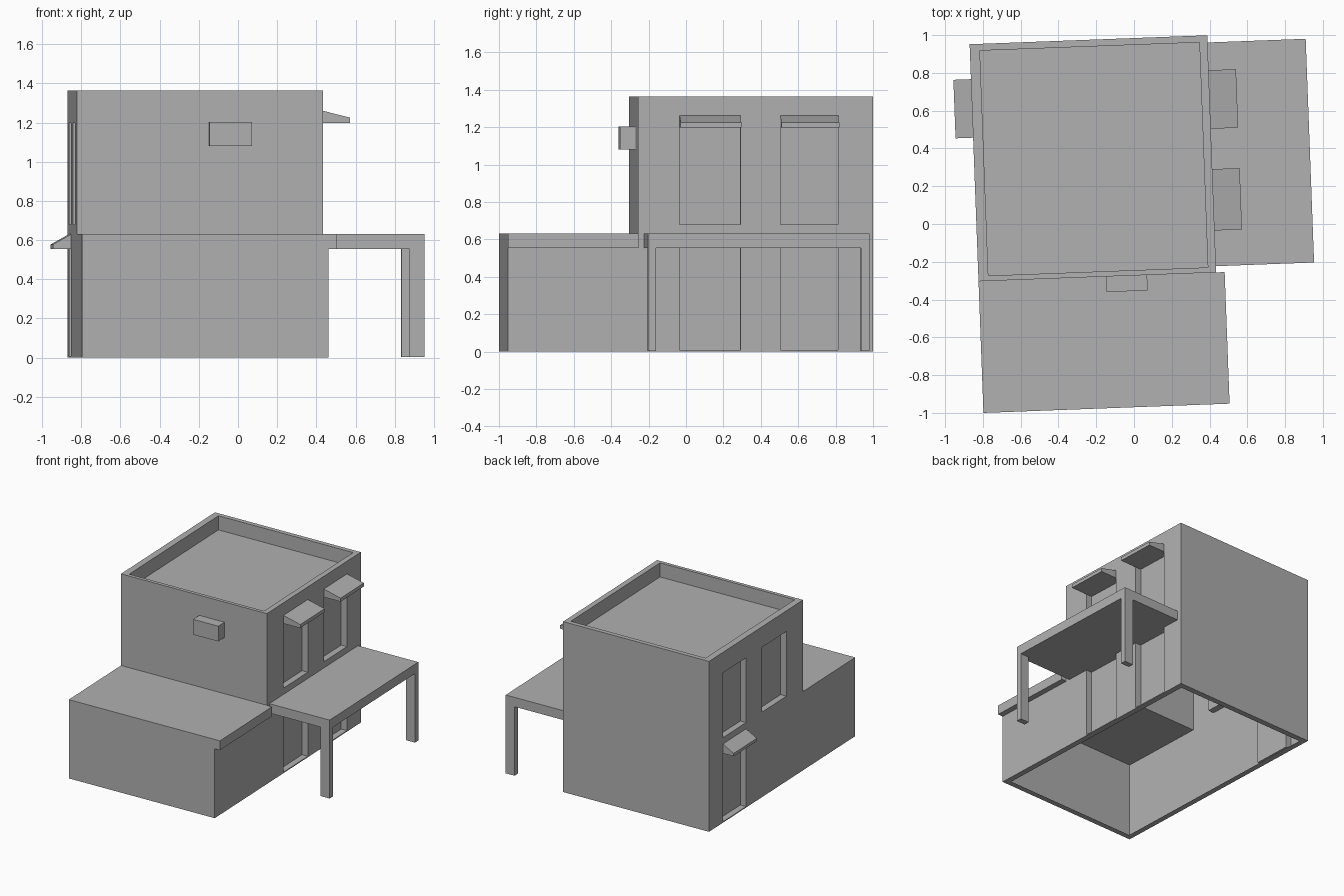
import bpy, bmesh, math
from mathutils import Matrix, Vector

if "Cube" in bpy.data.objects:
    bpy.data.objects.remove(bpy.data.objects["Cube"])

# Whole house is turned slightly; parts are laid out in a local (u, v, z) frame
FRAME = Matrix.Translation((-0.797, -1.0, 0)) @ Matrix.Rotation(math.radians(2.15), 4, 'Z')
W, D, STEP = 1.259, 1.953, 0.697     # width, depth, start of upper storey
LOW, HIGH = 0.63, 1.363              # storey heights
RECESS, RIM = 0.05, 0.045            # opening depth, width of the base rim
BAYS = [(0.919, 1.244), (1.458, 1.768)]  # window/door spans along v

GREY = bpy.data.materials.new("plaster")
GREY.diffuse_color = (0.44, 0.44, 0.44, 1)
GREY.use_nodes = True
GREY.node_tree.nodes["Principled BSDF"].inputs["Base Color"].default_value = GREY.diffuse_color


def prism(name, profile, axis, lo, hi):
    """Extrude a (v,z) profile along u, or a (u,z) profile along v."""
    bm = bmesh.new()
    rings = []
    for s in (lo, hi):
        pts = [(s, a, z) if axis == 'u' else (a, s, z) for a, z in profile]
        rings.append([bm.verts.new(FRAME @ Vector(p)) for p in pts])
    bm.faces.new(rings[0])
    bm.faces.new(rings[1])
    n = len(profile)
    for i in range(n):
        j = (i + 1) % n
        bm.faces.new((rings[0][i], rings[0][j], rings[1][j], rings[1][i]))
    bmesh.ops.recalc_face_normals(bm, faces=bm.faces)
    me = bpy.data.meshes.new(name)
    bm.to_mesh(me)
    bm.free()
    me.materials.append(GREY)
    ob = bpy.data.objects.new(name, me)
    bpy.context.collection.objects.link(ob)
    return ob


def box(name, u, v, z):
    return prism(name, [(v[0], z[0]), (v[1], z[0]), (v[1], z[1]), (v[0], z[1])], 'u', *u)


def cut(target, cutter):
    cutter.hide_render = True
    m = target.modifiers.new("cut", 'BOOLEAN')
    m.operation, m.solver, m.object = 'DIFFERENCE', 'EXACT', cutter
    bpy.context.view_layer.objects.active = target
    bpy.ops.object.modifier_apply(modifier=m.name)
    bpy.data.objects.remove(cutter)


def open_base(ob):
    """Leave only a rim of the underside, so the thin shell is open below."""
    bm = bmesh.new()
    bm.from_mesh(ob.data)
    base = [f for f in bm.faces if f.normal.z < -0.9 and f.calc_center_median().z < 0.002]
    bmesh.ops.dissolve_faces(bm, faces=base)
    base = [f for f in bm.faces if f.normal.z < -0.9 and f.calc_center_median().z < 0.002]
    bmesh.ops.inset_region(bm, faces=base, thickness=RIM, use_even_offset=True)
    bmesh.ops.delete(bm, geom=base, context='FACES')
    bm.to_mesh(ob.data)
    bm.free()


# Stepped house body
house = prism("house_walls", [(0, 0), (D, 0), (D, HIGH), (STEP, HIGH), (STEP, LOW), (0, LOW)], 'u', 0, W)

# Sunken roof inside the parapet
cut(house, box("roof_cutter", (0.053, W - 0.043), (STEP + 0.028, D - 0.036), (1.25, 1.5)))

# Recessed windows and doors; the left side has one door
RIGHT, LEFT = (W - RECESS, W + 0.1), (-0.1, RECESS)
for bay in BAYS:
    for side in (RIGHT, LEFT):
        cut(house, box("window_cutter", side, bay, (0.68, 1.198)))
    cut(house, box("door_cutter", RIGHT, bay, (0.008, 0.555)))
cut(house, box("door_cutter", LEFT, BAYS[1], (0.008, 0.555)))
open_base(house)

# Sloped canopies over the right windows and the left door
for i, bay in enumerate(BAYS, 1):
    prism(f"window_canopy_{i}", [(W, 1.197), (W + 0.145, 1.197), (W + 0.145, 1.225), (W, 1.262)], 'v', *bay)
prism("door_canopy", [(0, 0.555), (-0.093, 0.555), (-0.093, 0.578), (0, 0.63)], 'v', *BAYS[1])

# Eave along the low roof
box("low_roof_eave", (W, W + 0.045), (0, STEP), (0.555, LOW))

# Carport roof and its two posts
box("carport_roof", (W, 1.779), (0.73, 1.915), (0.555, LOW))
for name, v in (("front_post", (0.73, 0.774)), ("back_post", (1.871, 1.915))):
    box(name, (1.702, 1.779), v, (0.003, 0.555))

# Wall unit on the upper front
box("wall_unit", (0.676, 0.893), (0.615, STEP), (1.08, 1.202))
